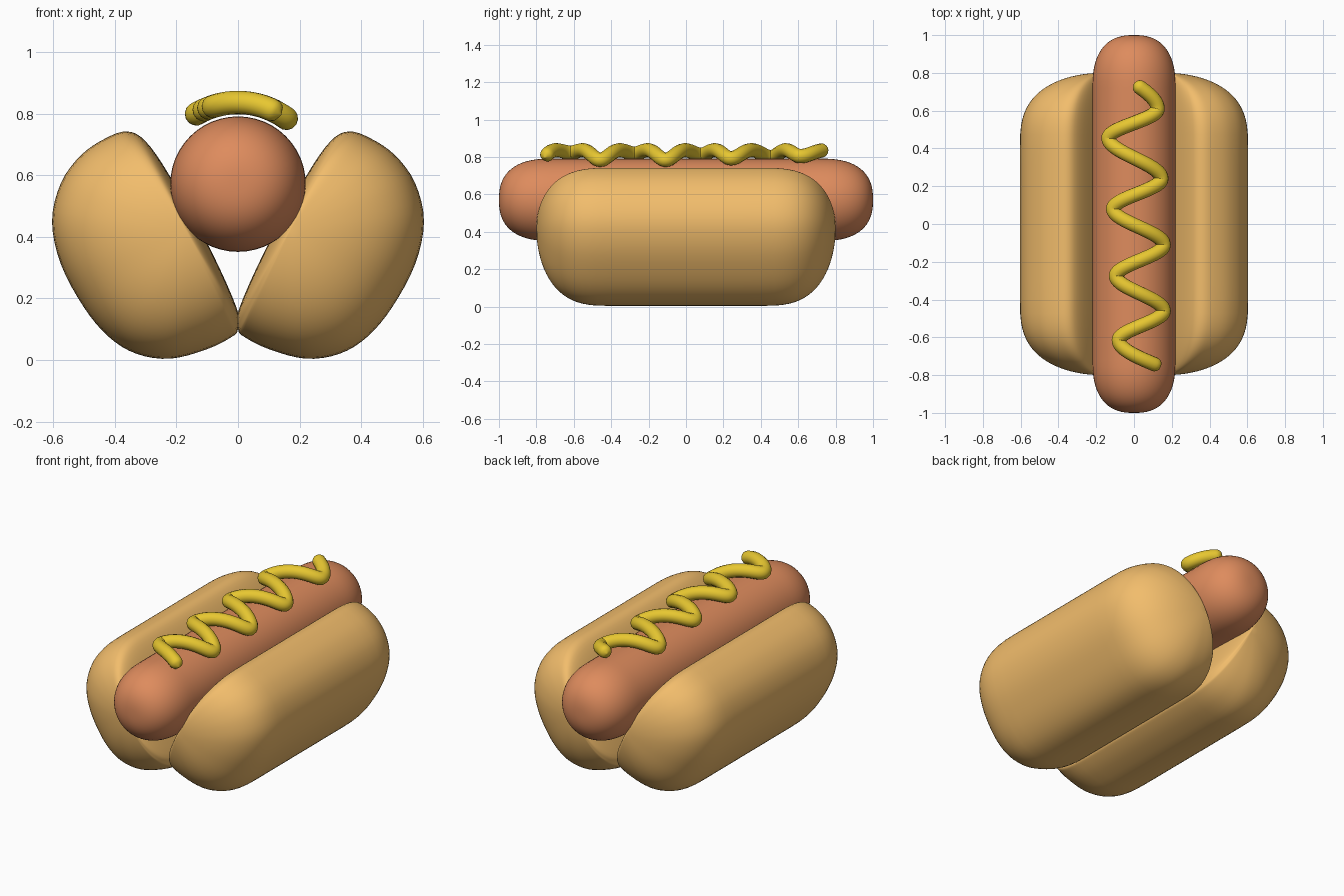
import bpy, bmesh, math
from mathutils import Vector

if "Cube" in bpy.data.objects:
    bpy.data.objects.remove(bpy.data.objects["Cube"])


def material(name, rgb):
    m = bpy.data.materials.new(name)
    m.diffuse_color = (*rgb, 1)
    m.use_nodes = True
    m.node_tree.nodes["Principled BSDF"].inputs["Base Color"].default_value = m.diffuse_color
    return m


def closed_spline(pts, steps):
    """Smooth closed Catmull-Rom outline through the control points."""
    out, n = [], len(pts)
    P = [Vector(p) for p in pts]
    for i in range(n):
        a, b, c, d = (P[(i + k) % n] for k in (-1, 0, 1, 2))
        for j in range(steps):
            t = j / steps
            out.append(0.5 * (2 * b + (c - a) * t + (2 * a - 5 * b + 4 * c - d) * t * t
                              + (3 * b - a - 3 * c + d) * t ** 3))
    return out


def rounded_loft(name, outline, centre, start, end, p, q, mat):
    """Extrude an XZ outline along y, shrinking to a rounded end on both sides."""
    half = [(start + (end - start) * math.sin(a) ** (2 / p), max(math.cos(a), 0) ** (2 / q))
            for a in (math.pi / 2 * i / 20 for i in range(21))]
    stations = [(-y, s) for y, s in reversed(half)]
    stations += [(start * k / 4, 1) for k in range(-3, 4)] + half
    c = Vector(centre)
    bm = bmesh.new()
    rings = []
    for y, s in stations:
        ring = [c + (v - c) * max(s, 1e-6) for v in outline]
        rings.append([bm.verts.new((v.x, y, v.y)) for v in ring])
    n = len(outline)
    for r0, r1 in zip(rings, rings[1:]):
        for i in range(n):
            bm.faces.new((r0[i], r0[(i + 1) % n], r1[(i + 1) % n], r1[i]))
    bmesh.ops.remove_doubles(bm, verts=bm.verts, dist=1e-5)
    bmesh.ops.recalc_face_normals(bm, faces=bm.faces)
    for f in bm.faces:
        f.smooth = True
    me = bpy.data.meshes.new(name)
    bm.to_mesh(me)
    bm.free()
    me.materials.append(mat)
    ob = bpy.data.objects.new(name, me)
    bpy.context.collection.objects.link(ob)
    return ob


bread = material("bread", (0.89, 0.51, 0.15))
meat = material("meat", (0.73, 0.26, 0.11))
yellow = material("yellow", (0.80, 0.57, 0.03))

# Bun halves, mirrored across x
bun = [(0.0, 0.10), (0.003, 0.165), (0.09, 0.36), (0.22, 0.595), (0.30, 0.71), (0.36, 0.742),
       (0.43, 0.72), (0.51, 0.665), (0.575, 0.575), (0.604, 0.45), (0.575, 0.31), (0.50, 0.17),
       (0.42, 0.075), (0.33, 0.02), (0.22, 0.004), (0.10, 0.035), (0.02, 0.075)]
for side, sx in (("right", 1), ("left", -1)):
    rounded_loft("bun_" + side, closed_spline([(x * sx, z) for x, z in bun], 4),
                 (0.17 * sx, 0.42), 0.4, 0.8, 3, 2, bread)

# Sausage
circle = [Vector((0.22 * math.cos(a), 0.571 + 0.22 * math.sin(a)))
          for a in (2 * math.pi * i / 48 for i in range(48))]
rounded_loft("sausage", circle, (0, 0.571), 0.72, 1.0, 2.5, 2.5, meat)

# Mustard zigzag, laid over the round top of the sausage
turns = [(0.0, 0.745), (0.125, 0.61), (-0.135, 0.455), (0.145, 0.24), (-0.11, 0.08),
         (0.157, -0.11), (-0.095, -0.275), (0.157, -0.46), (-0.08, -0.615), (0.14, -0.755)]
R, STEPS = 0.038, 32
path = []
for i, ((x0, y0), (x1, y1)) in enumerate(zip(turns, turns[1:])):
    for j in range(STEPS + (i == len(turns) - 2)):
        t = j / STEPS
        if i == 0:
            e = math.sin(t * math.pi / 2)
        elif i == len(turns) - 2:
            e = 1 - math.cos(t * math.pi / 2)
        else:
            e = (1 - math.cos(t * math.pi)) / 2
        x = x0 + (x1 - x0) * e
        path.append(Vector((x, y0 + (y1 - y0) * t, 0.571 + math.sqrt(0.265 ** 2 - x * x))))
cu = bpy.data.curves.new("mustard", "CURVE")
cu.dimensions = "3D"
cu.bevel_depth = R
cu.bevel_resolution = 5
cu.use_fill_caps = True
sp = cu.splines.new("POLY")
sp.points.add(len(path) - 1)
for pt, co in zip(sp.points, path):
    pt.co = (*co, 1)
    d = min((co - path[0]).length, (co - path[-1]).length, R) / R
    pt.radius = max(0.05, math.sqrt(1 - (1 - d) ** 2))
sp.use_smooth = True
cu.materials.append(yellow)
bpy.context.collection.objects.link(bpy.data.objects.new("mustard", cu))
